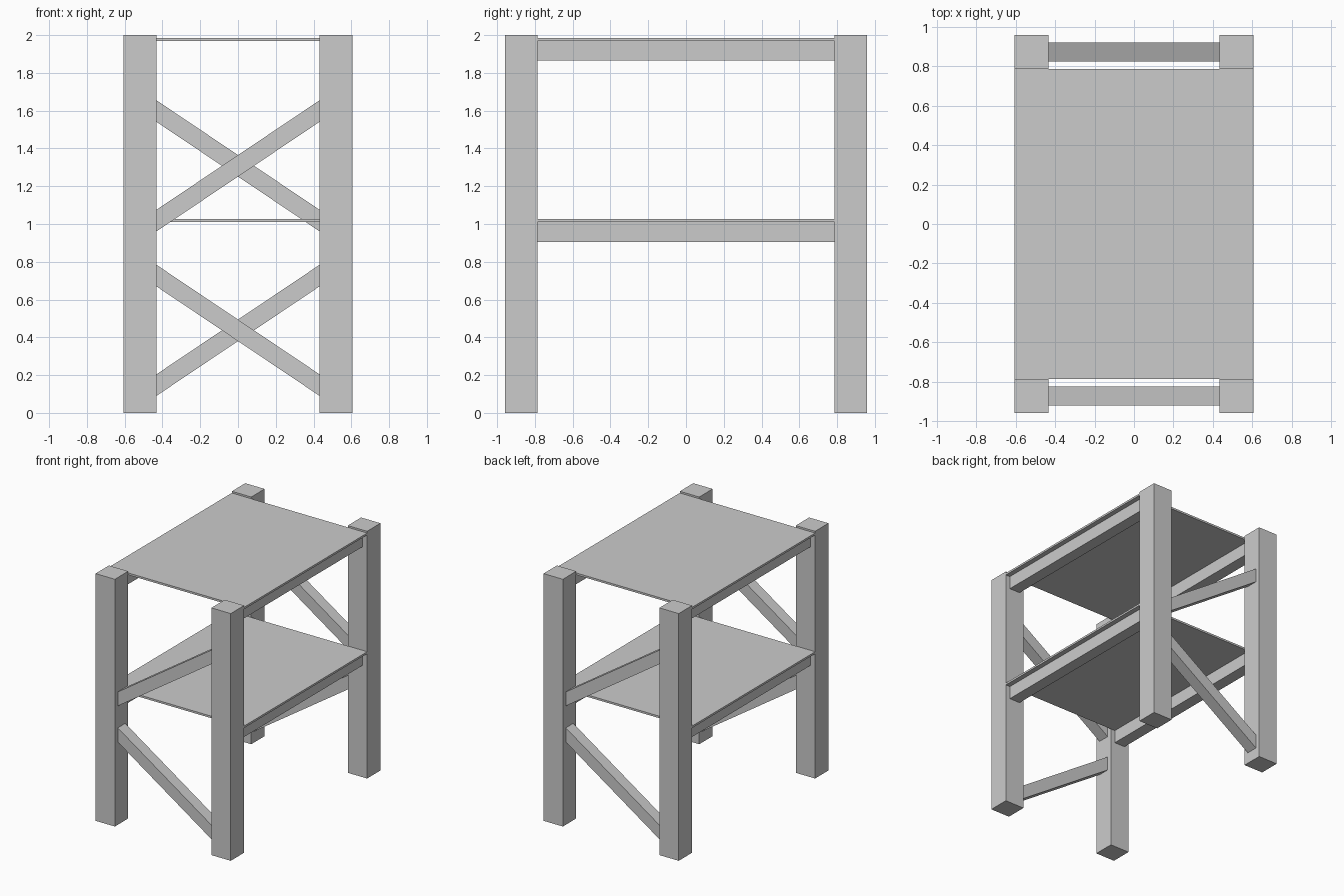
import bpy, bmesh

if "Cube" in bpy.data.objects:
    bpy.data.objects.remove(bpy.data.objects["Cube"])

LEG_IN_X, LEG_OUT_X = 0.432, 0.605
LEG_IN_Y, LEG_OUT_Y = 0.786, 0.957


def add_box(name, lo, hi, left_drop=0.0, right_drop=0.0):
    """Box from corner lo to corner hi; each x end can be shifted vertically."""
    bm = bmesh.new()
    bmesh.ops.create_cube(bm, size=1)
    for v in bm.verts:
        drop = left_drop if v.co.x < 0 else right_drop
        v.co = [a + (c + 0.5) * (b - a) for a, b, c in zip(lo, hi, v.co)]
        v.co.z -= drop
    mesh = bpy.data.meshes.new(name)
    bm.to_mesh(mesh)
    bm.free()
    obj = bpy.data.objects.new(name, mesh)
    bpy.context.collection.objects.link(obj)
    return obj


# Four square legs
for sx, side in ((-1, "left"), (1, "right")):
    for sy, end in ((-1, "front"), (1, "back")):
        xs = sorted((sx * LEG_IN_X, sx * LEG_OUT_X))
        ys = sorted((sy * LEG_IN_Y, sy * LEG_OUT_Y))
        add_box(f"{end}_{side}_leg", (xs[0], ys[0], 0), (xs[1], ys[1], 2))

# Two thin shelves, each carried by a pair of side rails
for level, z in (("lower", 1.01), ("upper", 1.97)):
    add_box(f"{level}_shelf", (-0.606, -LEG_IN_Y, z), (0.606, LEG_IN_Y, z + 0.016))
    for s, side in ((-1, "left"), (1, "right")):
        x = s * 0.518
        add_box(f"{level}_{side}_rail", (x - 0.048, -LEG_IN_Y, z - 0.105),
                (x + 0.048, LEG_IN_Y, z))

# Diagonal braces between the legs, alternating direction by level and end
for level, z, slope in (("lower", 0.437, -1), ("upper", 1.308, 1)):
    for s, end in ((-1, "front"), (1, "back")):
        rise = -s * slope * 0.29
        y = s * 0.872
        add_box(f"{end}_{level}_brace", (-LEG_IN_X, y - 0.048, z - 0.057),
                (LEG_IN_X, y + 0.048, z + 0.057), rise, -rise)
